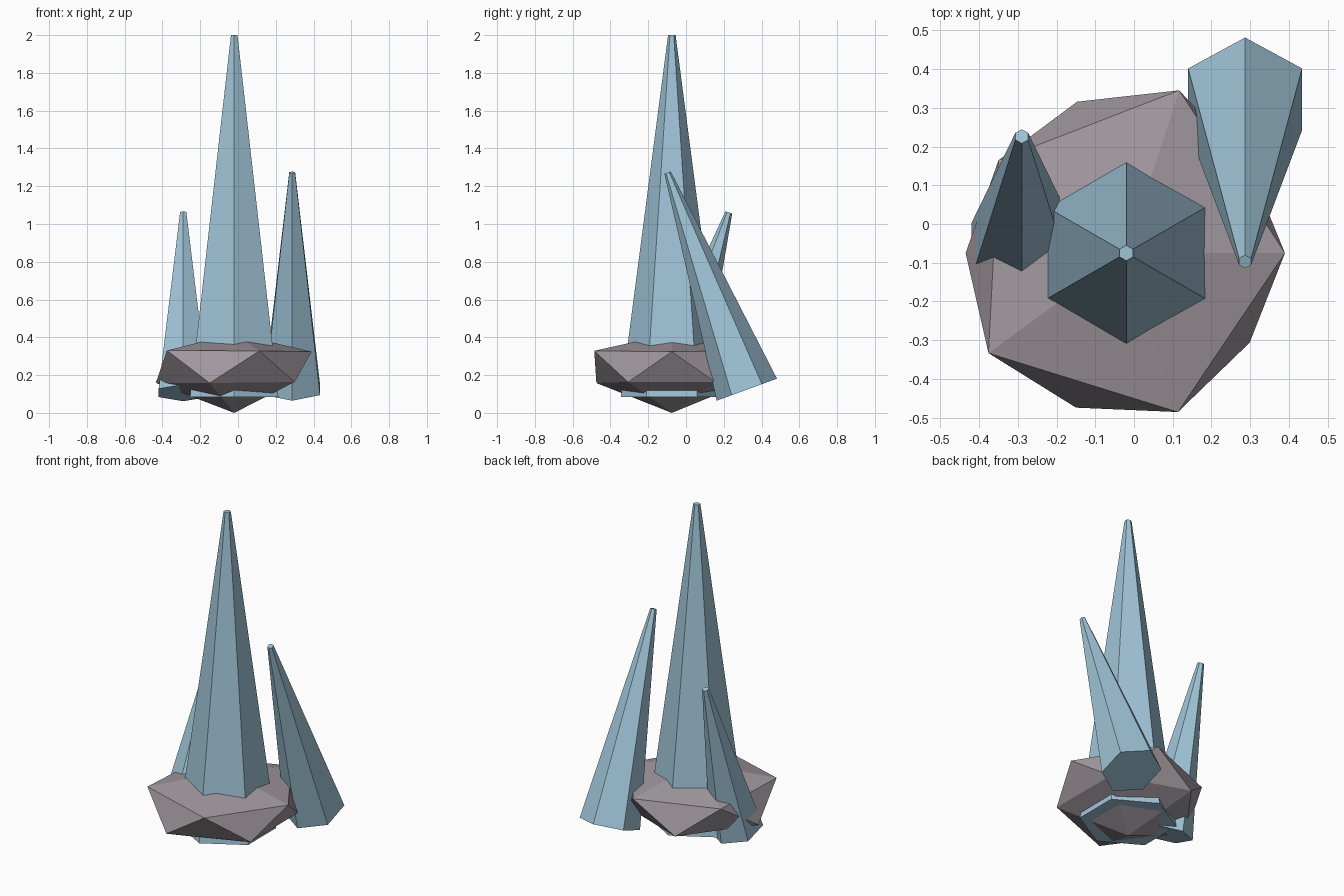
import bpy
import bmesh
from math import cos, sin, radians
from mathutils import Matrix, Vector

cube = bpy.data.objects.get("Cube")
if cube:
    bpy.data.objects.remove(cube, do_unlink=True)


def make_material(name, color):
    mat = bpy.data.materials.new(name)
    mat.use_nodes = True
    mat.diffuse_color = color
    mat.node_tree.nodes["Principled BSDF"].inputs["Base Color"].default_value = color
    return mat


def finish(name, bm, mat):
    bmesh.ops.recalc_face_normals(bm, faces=bm.faces)
    mesh = bpy.data.meshes.new(name)
    bm.to_mesh(mesh)
    bm.free()
    mesh.materials.append(mat)
    obj = bpy.data.objects.new(name, mesh)
    bpy.context.collection.objects.link(obj)
    return obj


def crystal(name, base, radius, tip_radius, length, tilt=0.0):
    """Six-sided tapered spike, leaning about x from its base centre."""
    bm = bmesh.new()
    bmesh.ops.create_cone(bm, cap_ends=True, segments=6, radius1=radius,
                          radius2=tip_radius, depth=length,
                          matrix=Matrix.Translation((0, 0, length / 2)))
    obj = finish(name, bm, ice)
    obj.location = base
    obj.rotation_euler.x = tilt


def rock(name, centre, upper, lower, top, bottom):
    """Flattened irregular icosahedron from two staggered rings and two poles."""
    bm = bmesh.new()
    centre = Vector(centre)

    def ring(radii, start, slope):
        return [bm.verts.new(centre + Vector((r * cos(a), r * sin(a), slope * r)))
                for r, a in ((r, radians(start + 72 * i)) for i, r in enumerate(radii))]

    up, low = ring(upper, 0, 0.2), ring(lower, 36, -0.2)
    apex = bm.verts.new((centre.x, centre.y, top))
    nadir = bm.verts.new((centre.x, centre.y, bottom))
    for i in range(5):
        j = (i + 1) % 5
        for tri in ((up[i], up[j], apex), (low[j], low[i], nadir),
                    (up[i], low[i], up[j]), (low[i], low[j], up[j])):
            bm.faces.new(tri)
    finish(name, bm, stone)


ice = make_material("pale blue crystal", (0.35, 0.55, 0.68, 1))
stone = make_material("mauve grey stone", (0.35, 0.31, 0.34, 1))

# Rock base
rock("rock_base", (-0.02, -0.075, 0.242),
     upper=(0.41, 0.442, 0.408, 0.44, 0.432),
     lower=(0.39, 0.411, 0.415, 0.42, 0.394), top=0.42, bottom=0.0)

# Crystals
crystal("main_crystal", (-0.02, -0.075, 0.085), 0.27, 0.02, 1.915)
crystal("left_crystal", (0.287, 0.322, 0.123), 0.17, 0.018, 1.223, 0.35)
crystal("right_crystal", (-0.29, -0.069, 0.106), 0.15, 0.019, 1.0, -0.3)
